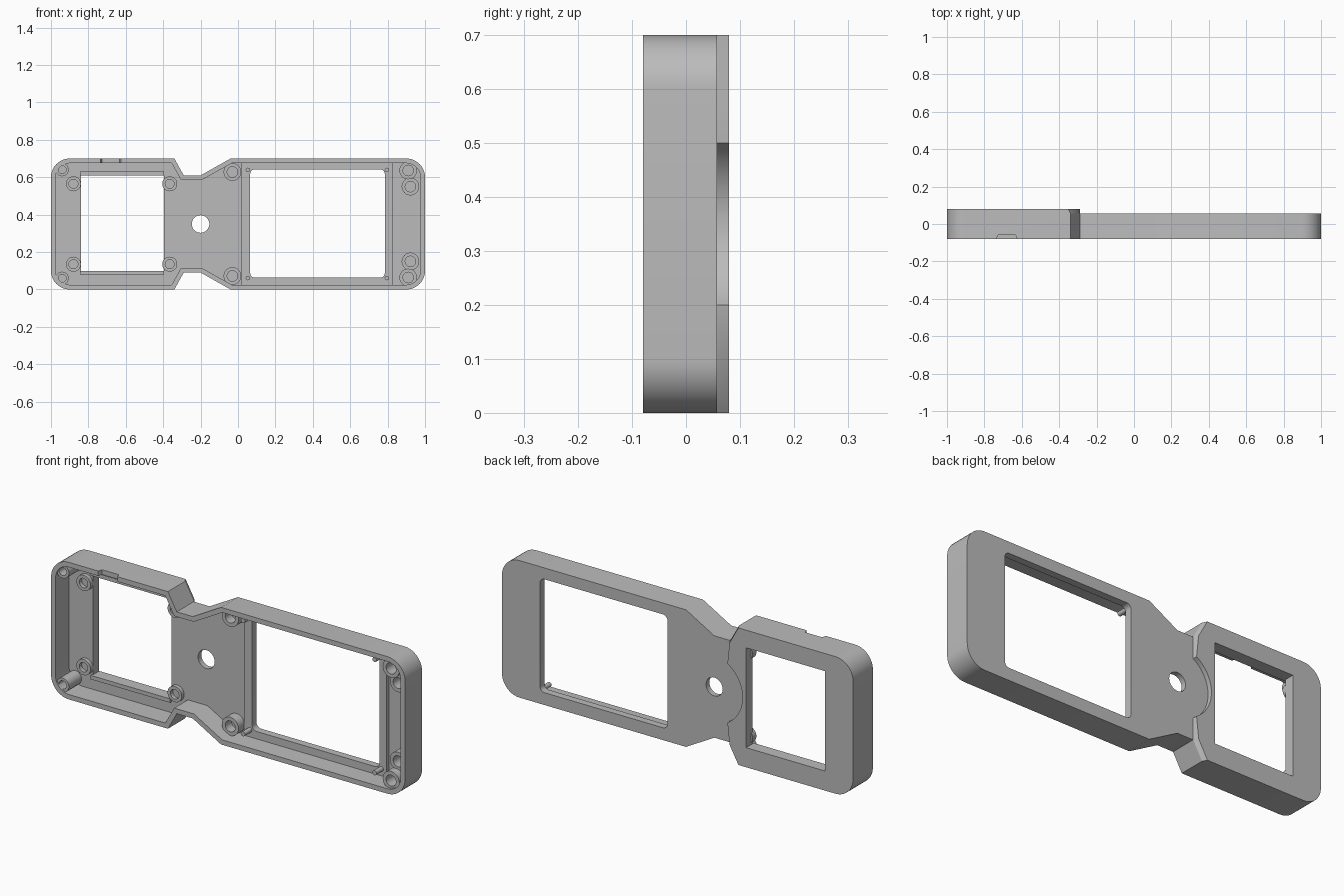
import bpy, bmesh
from math import pi, cos, sin, radians, atan2
from mathutils import Vector

old = bpy.data.objects.get("Cube")
if old:
    bpy.data.objects.remove(old, do_unlink=True)

grey = bpy.data.materials.new("plain grey")
grey.use_nodes = True
grey.diffuse_color = (0.5, 0.5, 0.5, 1)
grey.node_tree.nodes["Principled BSDF"].inputs["Base Color"].default_value = (0.5, 0.5, 0.5, 1)

MID = 0.35                                  # height of the symmetry line
FRONT, FLOOR, BASE, BACK, REAR = -0.08, 0.03, 0.04, 0.057, 0.08
WALL = 0.025


def arc(x, z, r, a0, a1, n=10):
    return [(x + r * cos(a0 + (a1 - a0) * i / n), z + r * sin(a0 + (a1 - a0) * i / n))
            for i in range(n + 1)]


def circle(x, z, r, n=32):
    return arc(x, z, r, 0, 2 * pi, n)[:-1]


def rect(x0, x1, z0, z1, r=0):
    if not r:
        return [(x0, z0), (x1, z0), (x1, z1), (x0, z1)]
    corners = [(x1 - r, z1 - r), (x0 + r, z1 - r), (x0 + r, z0 + r), (x1 - r, z0 + r)]
    return [p for i, c in enumerate(corners) for p in arc(*c, r, i * pi / 2, (i + 1) * pi / 2, 6)]


def mirrored(top):
    """Close a top half profile with its mirror image below the middle."""
    return top + [(x, 2 * MID - z) for x, z in reversed(top)]


def left_top(o):
    """Top edge of the smaller end, up to the neck, inset by o."""
    return arc(-0.9, 0.6, 0.1 - o, pi, pi / 2) + [(-0.34 - 0.59 * o, 0.7 - o), (-0.29 - 0.59 * o, 0.61 - o)]


def outline(o, cut=None):
    """Whole body outline inset by o, optionally ending square at x = cut."""
    top = left_top(o) + [(-0.2 + 0.26 * o, 0.61 - o), (-0.04 + 0.26 * o, 0.7 - o)]
    top += [(cut, 0.7 - o)] if cut else arc(0.9, 0.6, 0.1 - o, pi / 2, 0)
    return mirrored(top)


def finish(ob):
    mesh = ob.data
    mesh.materials.clear()
    mesh.materials.append(grey)
    mesh.shade_smooth()
    mesh.set_sharp_from_angle(angle=radians(30))


def plate(name, loops, y0, y1):
    """Solid plate with holes, from closed x-z loops, between two depths."""
    cu = bpy.data.curves.new(name, 'CURVE')
    cu.dimensions, cu.fill_mode, cu.extrude = '2D', 'BOTH', (y1 - y0) / 2
    for loop in loops:
        sp = cu.splines.new('POLY')
        sp.points.add(len(loop) - 1)
        for pt, (x, z) in zip(sp.points, loop):
            pt.co = (x, z, 0, 1)
        sp.use_cyclic_u = True
    tmp = bpy.data.objects.new(name, cu)
    bpy.context.collection.objects.link(tmp)
    bpy.context.view_layer.update()
    mesh = bpy.data.meshes.new_from_object(tmp.evaluated_get(bpy.context.evaluated_depsgraph_get()))
    bpy.data.objects.remove(tmp, do_unlink=True)
    bm = bmesh.new()
    bm.from_mesh(mesh)
    for v in bm.verts:
        x, z, d = v.co
        v.co = Vector((x, (y0 + y1) / 2 - d, z))
    bmesh.ops.remove_doubles(bm, verts=bm.verts, dist=1e-5)
    bmesh.ops.recalc_face_normals(bm, faces=bm.faces)
    bm.to_mesh(mesh)
    bm.free()
    ob = bpy.data.objects.new(name, mesh)
    bpy.context.collection.objects.link(ob)
    finish(ob)
    return ob


small_window = rect(-0.84, -0.396, 0.10, 0.61)
large_window = rect(0.065, 0.785, 0.063, 0.642, 0.025)
pivot_hole = circle(-0.2, MID, 0.047)

# Side wall with a cable notch in the top edge
wall = plate("side_wall", [outline(0), outline(WALL)], FRONT, BASE)
bpy.ops.mesh.primitive_cube_add(size=1, location=(-0.68, FRONT, 0.7))
cutter = bpy.context.object
cutter.name, cutter.hide_render = "notch_cutter", True
cutter.scale = (0.125, 0.044, 0.1)
for v in cutter.data.vertices:
    if v.co.y > 0:
        v.co.x *= 0.75
mod = wall.modifiers.new("notch", 'BOOLEAN')
mod.operation, mod.solver, mod.object = 'DIFFERENCE', 'EXACT', cutter
bpy.context.view_layer.update()
wall.data = bpy.data.meshes.new_from_object(wall.evaluated_get(bpy.context.evaluated_depsgraph_get()))
wall.modifiers.clear()
bpy.data.objects.remove(cutter, do_unlink=True)
finish(wall)

# Back panel, inner floor and raised window frame
plate("back_panel", [outline(0), small_window, large_window, pivot_hole], BASE, BACK)
plate("inner_floor", [outline(WALL, 0.825), small_window, large_window, pivot_hole], FLOOR, BASE)
plate("large_window_frame", [rect(0.02, 0.825, WALL, 0.7 - WALL), large_window], 0.02, FLOOR)

# Ledges above and below the small window
for name, z in (("upper_window_ledge", 0.61), ("lower_window_ledge", 0.08)):
    plate(name, [rect(-0.845, -0.396, z, z + 0.02)], 0.018, FLOOR)

# Thicker back on the smaller end, with a round clearance about the pivot
R = 0.175
a = atan2(0.15, -0.09)
rear = plate("rear_step", [mirrored(left_top(0) + arc(-0.2, MID, R, a, pi, 14)[:-1]), small_window],
             BACK, REAR)
for v in rear.data.vertices:
    beyond = (v.co.x + 0.2) ** 2 + (v.co.z - MID) ** 2 > (R + 0.001) ** 2
    if v.co.y > REAR - 0.001 and v.co.x > -0.35 and beyond:
        v.co.x -= 0.012

# Screw posts and locating pins, mirrored top and bottom
posts = [("outer_left_post", -0.94, 0.29, 0.035, -0.072),
         ("window_outer_post", -0.88, 0.215, 0.04, 0.01),
         ("window_inner_post", -0.365, 0.215, 0.04, 0.01),
         ("middle_post", -0.03, 0.278, 0.047, -0.02),
         ("corner_post", 0.91, 0.286, 0.047, -0.065),
         ("inner_corner_post", 0.922, 0.2, 0.047, -0.025)]
for side, s in (("upper", 1), ("lower", -1)):
    for name, x, dz, r, y in posts:
        z = MID + s * dz
        plate(side + "_" + name, [circle(x, z, r), circle(x, z, r * 0.6)], y, BASE)
    for name, x in (("near_pin", 0.053), ("far_pin", 0.796)):
        plate(side + "_" + name, [circle(x, MID + s * 0.289, 0.012, 16)], -0.035, FLOOR)
